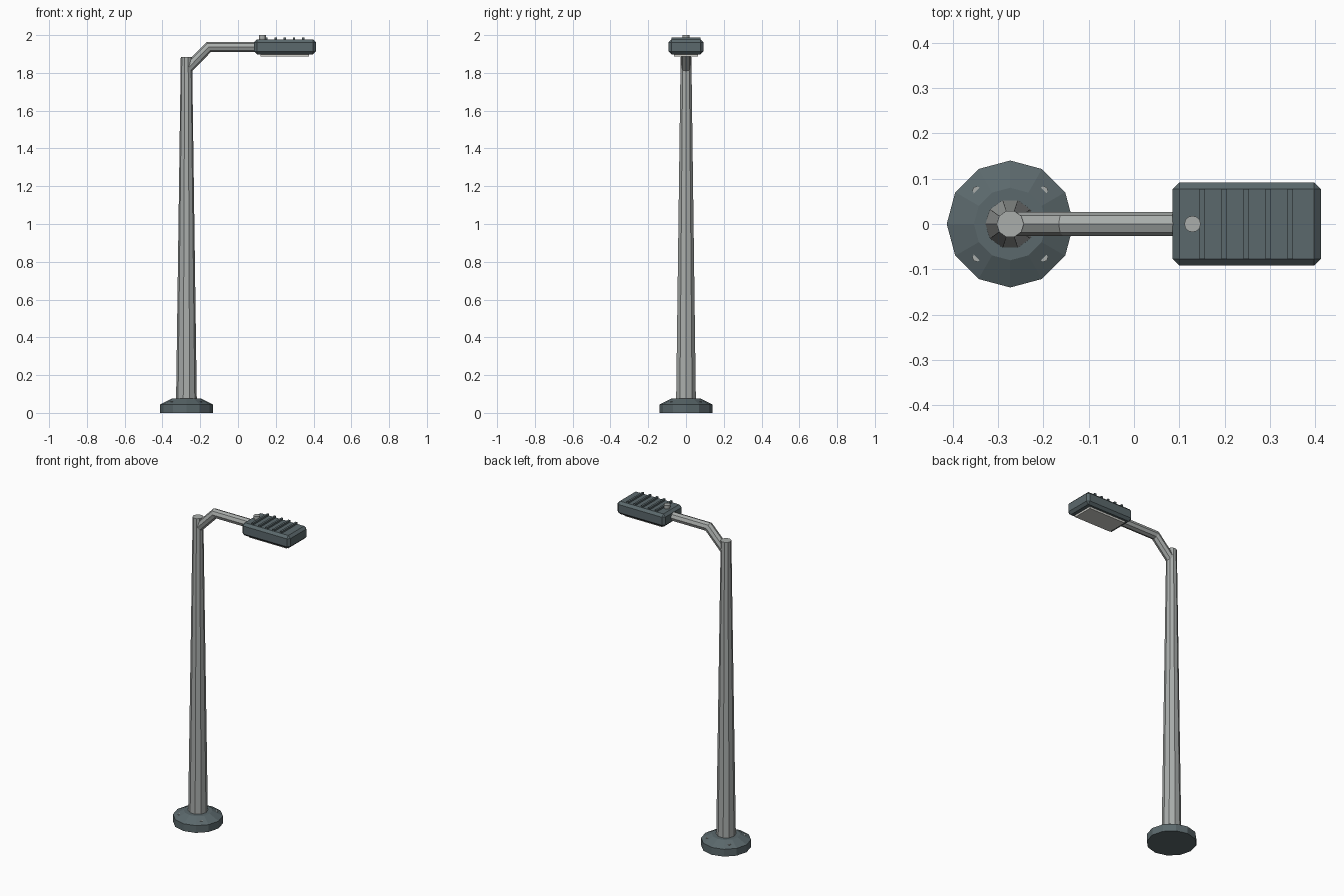
import bpy, bmesh, math
from mathutils import Vector

if "Cube" in bpy.data.objects:
    bpy.data.objects.remove(bpy.data.objects["Cube"])


def mat(name, rgb):
    m = bpy.data.materials.new(name)
    m.diffuse_color = (*rgb, 1)
    m.use_nodes = True
    m.node_tree.nodes["Principled BSDF"].inputs["Base Color"].default_value = m.diffuse_color
    return m


STEEL = mat("galvanised steel", (0.40, 0.42, 0.41))
DARK = mat("dark grey paint", (0.105, 0.14, 0.15))
LENS = mat("pale lens", (0.62, 0.62, 0.58))
PX = -0.273  # pole axis


def finish(name, bm, material):
    bmesh.ops.recalc_face_normals(bm, faces=bm.faces)
    me = bpy.data.meshes.new(name)
    bm.to_mesh(me)
    bm.free()
    me.materials.append(material)
    ob = bpy.data.objects.new(name, me)
    bpy.context.collection.objects.link(ob)
    return ob


def skin(name, rings, material):
    """Join equal rings of points into a capped solid."""
    bm = bmesh.new()
    loops = [[bm.verts.new(p) for p in r] for r in rings]
    n = len(loops[0])
    for a, b in zip(loops, loops[1:]):
        for i in range(n):
            j = (i + 1) % n
            bm.faces.new((a[i], a[j], b[j], b[i]))
    bm.faces.new(loops[0])
    bm.faces.new(loops[-1])
    return finish(name, bm, material)


def lathe(name, x, y, profile, sides, material):
    ang = [2 * math.pi * i / sides for i in range(sides)]
    return skin(name, [[(x + r * math.cos(a), y + r * math.sin(a), z) for a in ang]
                       for r, z in profile], material)


def box(name, lo, hi, material, bevel=0):
    bm = bmesh.new()
    bmesh.ops.create_cube(bm, size=1)
    for v in bm.verts:
        v.co = [(l + h) / 2 + c * (h - l) for l, h, c in zip(lo, hi, v.co)]
    if bevel:
        bmesh.ops.bevel(bm, geom=bm.edges[:], offset=bevel, segments=1, affect='EDGES')
    return finish(name, bm, material)


# base flange and tapered pole
lathe("base_flange", PX, 0, [(0.14, 0), (0.14, 0.045), (0.08, 0.075)], 12, DARK)
lathe("pole", PX, 0, [(0.055, 0.06), (0.03, 1.885)], 10, STEEL)

# anchor bolts, nearly sunk into the flange
for i in range(4):
    a = math.radians(45 + 90 * i)
    lathe(f"anchor_bolt_{i + 1}", PX + 0.105 * math.cos(a), 0.105 * math.sin(a),
          [(0.009, 0.03), (0.009, 0.061)], 8, STEEL)

# bent arm: octagonal rings, mitred at the elbow
R = 0.027
rings = []
for x, z, tilt, stretch in ((-0.265, 1.825, 45, 1),
                            (-0.155, 1.937, 22.5, 1 / math.cos(math.pi / 8)),
                            (0.10, 1.937, 0, 1)):
    t = math.radians(tilt)
    up = Vector((-math.sin(t), 0, math.cos(t))) * R * stretch
    side = Vector((0, R, 0))
    rings.append([Vector((x, 0, z)) + up * math.cos(k * math.pi / 4)
                  + side * math.sin(k * math.pi / 4) for k in range(8)])
skin("arm", rings, STEEL)

# lamp head, lens and cooling fins
box("lamp_head", (0.085, -0.092, 1.898), (0.412, 0.092, 1.977), DARK, 0.015)
box("lens", (0.12, -0.064, 1.886), (0.375, 0.064, 1.90), LENS)
for i in range(5):
    x = 0.151 + 0.0485 * i
    box(f"cooling_fin_{i + 1}", (x - 0.006, -0.077, 1.97), (x + 0.006, 0.077, 1.988), DARK)

# light sensor on top
lathe("light_sensor", 0.129, 0, [(0.016, 1.97), (0.018, 1.985), (0.018, 2.0)], 12, STEEL)
